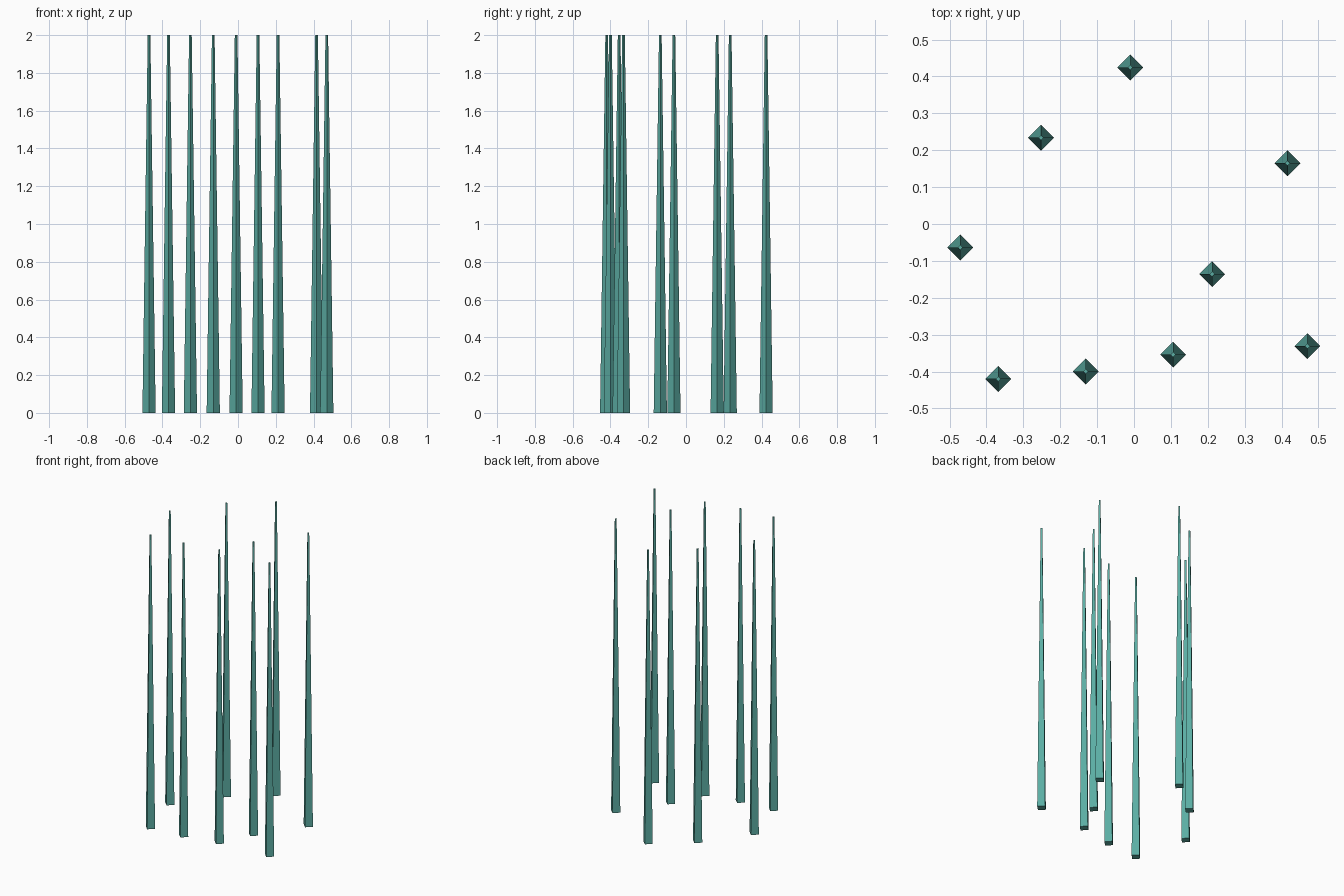
import bpy

if "Cube" in bpy.data.objects:
    bpy.data.objects.remove(bpy.data.objects["Cube"])

# Single teal colour
teal = bpy.data.materials.new("teal")
teal.diffuse_color = (0.105, 0.42, 0.37, 1.0)
teal.use_nodes = True
teal.node_tree.nodes["Principled BSDF"].inputs["Base Color"].default_value = teal.diffuse_color

HEIGHT, BASE_RADIUS, TIP_RADIUS = 2.0, 0.035, 0.007

# Ground positions of the scattered spikes
positions = [
    (-0.01, 0.424), (-0.252, 0.234), (0.416, 0.165),
    (-0.471, -0.064), (0.212, -0.136), (0.47, -0.331),
    (0.106, -0.354), (-0.131, -0.40), (-0.368, -0.42),
]

# Slender four-sided tapered spikes, corners on the x and y axes
for i, (x, y) in enumerate(positions, 1):
    bpy.ops.mesh.primitive_cone_add(
        vertices=4, radius1=BASE_RADIUS, radius2=TIP_RADIUS,
        depth=HEIGHT, location=(x, y, HEIGHT / 2))
    spike = bpy.context.object
    spike.name = f"spike_{i}"
    spike.data.materials.append(teal)
